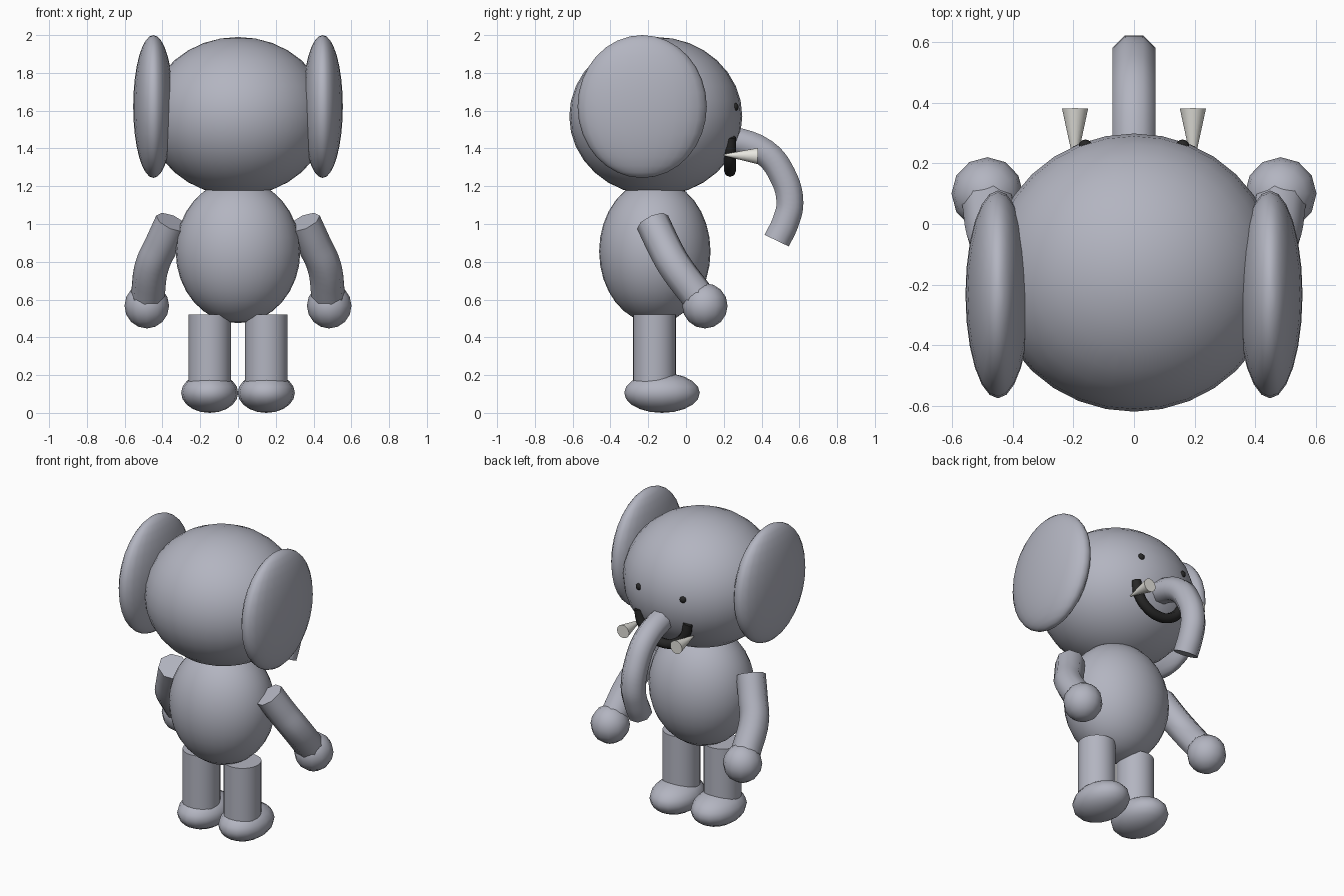
import bpy, bmesh, math
from mathutils import Matrix, Vector

cube = bpy.data.objects.get("Cube")
if cube:
    bpy.data.objects.remove(cube, do_unlink=True)


def make_material(name, rgb):
    mat = bpy.data.materials.new(name)
    mat.use_nodes = True
    color = (*rgb, 1.0)
    mat.diffuse_color = color
    shader = next(n for n in mat.node_tree.nodes if n.type == 'BSDF_PRINCIPLED')
    shader.inputs["Base Color"].default_value = color
    shader.inputs["Roughness"].default_value = 0.7
    return mat


GREY = make_material("elephant grey", (0.45, 0.46, 0.53))
BLACK = make_material("soft black", (0.02, 0.02, 0.02))
IVORY = make_material("ivory", (0.8, 0.79, 0.74))
parts = []


def add_mesh(name, mesh, *mats):
    for mat in mats:
        mesh.materials.append(mat)
    obj = bpy.data.objects.new(name, mesh)
    bpy.context.collection.objects.link(obj)
    parts.append(obj)
    return obj


def from_bmesh(name, bm, mat):
    mesh = bpy.data.meshes.new(name)
    bm.to_mesh(mesh)
    bm.free()
    return add_mesh(name, mesh, mat)


def ellipsoid(name, center, radii, mat, segments=32, rings=16):
    bm = bmesh.new()
    shape = Matrix.Translation(center) @ Matrix.Diagonal((*radii, 1))
    bmesh.ops.create_uvsphere(bm, u_segments=segments, v_segments=rings,
                              radius=1, matrix=shape)
    return from_bmesh(name, bm, mat)


def cone(name, start, end, r_start, r_end, mat, segments=32):
    bm = bmesh.new()
    start, end = Vector(start), Vector(end)
    axis = end - start
    place = (Matrix.Translation((start + end) / 2)
             @ axis.to_track_quat('Z', 'Y').to_matrix().to_4x4())
    bmesh.ops.create_cone(bm, cap_ends=True, segments=segments, radius1=r_start,
                          radius2=r_end, depth=axis.length, matrix=place)
    return from_bmesh(name, bm, mat)


def tube(name, points, radius, mat, tilt=0.0):
    """Sweep an eight-sided tube along a smooth path, with dark end faces."""
    curve = bpy.data.curves.new(name + " path", 'CURVE')
    curve.dimensions = '3D'
    curve.bevel_depth = radius
    curve.bevel_resolution = 2
    curve.resolution_u = 5
    curve.use_fill_caps = True
    spline = curve.splines.new('BEZIER')
    spline.bezier_points.add(len(points) - 1)
    for point, co in zip(spline.bezier_points, points):
        point.co = co
        point.tilt = tilt
        point.handle_left_type = point.handle_right_type = 'AUTO'
    helper = bpy.data.objects.new(name + " path", curve)
    bpy.context.collection.objects.link(helper)
    bpy.context.view_layer.update()
    graph = bpy.context.evaluated_depsgraph_get()
    mesh = bpy.data.meshes.new_from_object(helper.evaluated_get(graph))
    bpy.data.objects.remove(helper, do_unlink=True)
    mesh.materials.clear()
    obj = add_mesh(name, mesh, mat, BLACK)
    for face in mesh.polygons:
        face.material_index = 1 if len(face.vertices) > 4 else 0
    return obj


# Head and body
ellipsoid("head", (0, -0.16, 1.57), (0.475, 0.458, 0.42), GREY)
ellipsoid("body", (0, -0.165, 0.855), (0.33, 0.295, 0.38), GREY)

# Trunk
trunk_path = [(0, 0.2, 1.46), (0, 0.415, 1.38), (0, 0.51, 1.26),
              (0, 0.55, 1.115), (0, 0.527, 1.01), (0, 0.48, 0.912)]
tube("trunk", trunk_path, 0.077, GREY, math.pi / 8)

# Smiling mouth, a half ring behind the trunk
smile = [(0.18 * math.cos(a), 0.233, 1.46 - 0.18 * math.sin(a))
         for a in (math.pi * i / 6 for i in range(7))]
tube("mouth", smile, 0.031, BLACK)

# Paired parts
for side, s in (("left", 1), ("right", -1)):
    ellipsoid(side + "_ear", (s * 0.448, -0.232, 1.622), (0.107, 0.342, 0.378),
              GREY, 24, 16)
    ellipsoid(side + "_eye", (s * 0.16, 0.258, 1.62), (0.022, 0.02, 0.022),
              BLACK, 16, 8)
    cone(side + "_tusk", (s * 0.194, 0.2, 1.365), (s * 0.194, 0.38, 1.36),
         0.004, 0.043, IVORY)

    arm_path = [(s * 0.35, -0.177, 1.01), (s * 0.405, -0.12, 0.89),
                (s * 0.455, -0.06, 0.78), (s * 0.478, 0.06, 0.62)]
    tube(side + "_arm", arm_path, 0.09, GREY)
    ellipsoid(side + "_hand", (s * 0.483, 0.1, 0.567), (0.118, 0.12, 0.12),
              GREY, 12, 8)

    cone(side + "_leg", (s * 0.15, -0.167, 0.1), (s * 0.15, -0.167, 0.52),
         0.113, 0.113, GREY)
    ellipsoid(side + "_foot", (s * 0.15, -0.127, 0.106), (0.151, 0.2, 0.106),
              GREY, 16, 10)

# Smooth shading with crisp rims
bpy.ops.object.select_all(action='DESELECT')
for obj in parts:
    obj.select_set(True)
bpy.context.view_layer.objects.active = parts[0]
bpy.ops.object.shade_smooth_by_angle(angle=math.radians(50))
